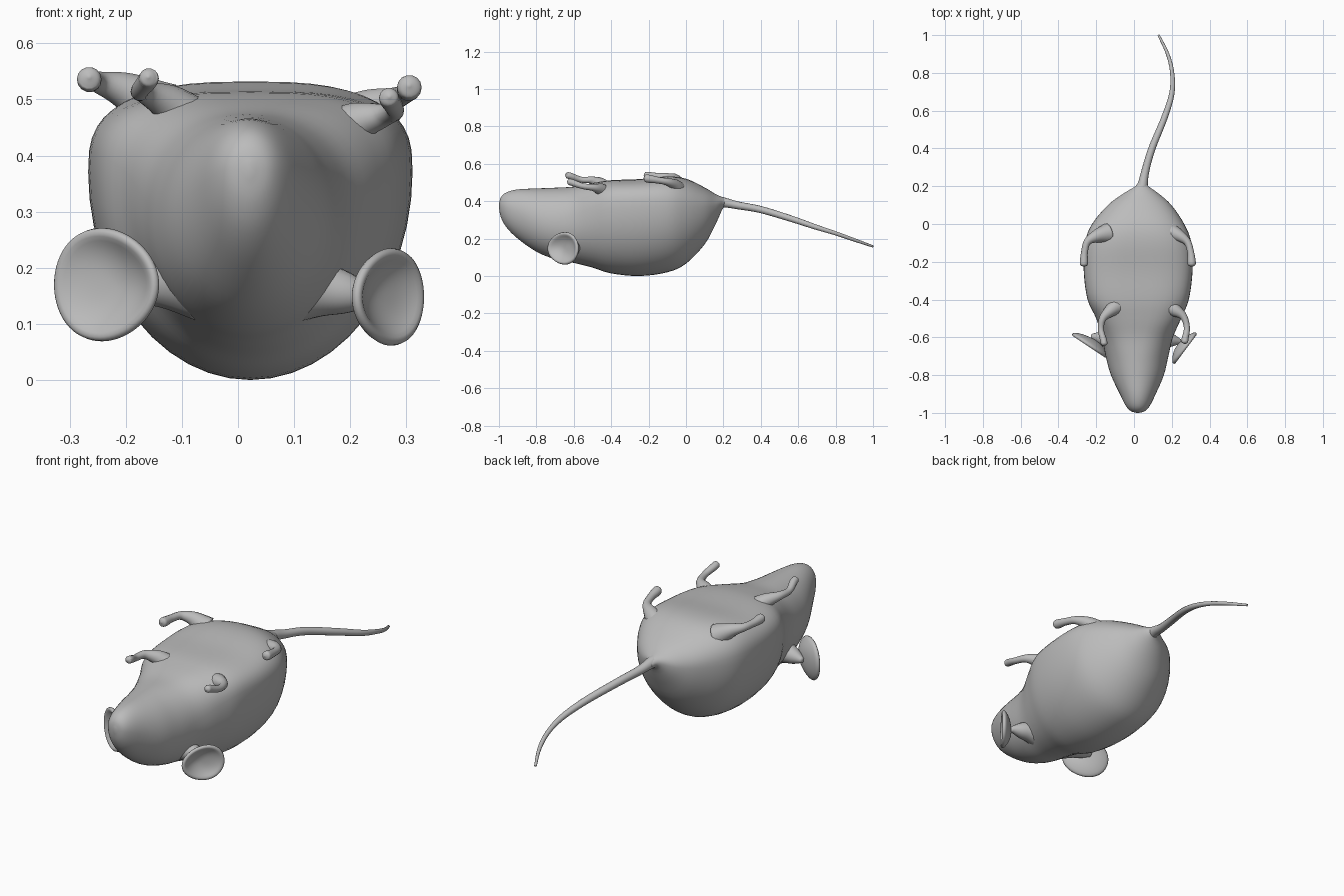
import bpy, bmesh, math
from mathutils import Vector, Matrix

if "Cube" in bpy.data.objects:
    bpy.data.objects.remove(bpy.data.objects["Cube"])

grey = bpy.data.materials.new("soft_grey")
grey.use_nodes = True
grey.diffuse_color = (0.5, 0.5, 0.5, 1)
grey.node_tree.nodes["Principled BSDF"].inputs["Base Color"].default_value = (0.5, 0.5, 0.5, 1)


def smooth_rows(rows, steps):
    """Catmull-Rom interpolation of equal-length tuples."""
    out = []
    for i in range(len(rows) - 1):
        a, b = rows[max(i - 1, 0)], rows[i]
        c, d = rows[i + 1], rows[min(i + 2, len(rows) - 1)]
        for k in range(steps):
            t = k / steps
            out.append([q + 0.5 * t * (r - p + t * (2 * p - 5 * q + 4 * r - s + t * (3 * (q - r) + s - p)))
                        for p, q, r, s in zip(a, b, c, d)])
    return out + [list(rows[-1])]


def loft(name, rings):
    """Skin closed rings of points and cap both ends."""
    bm = bmesh.new()
    loops = [[bm.verts.new(p) for p in ring] for ring in rings]
    n = len(loops[0])
    for a, b in zip(loops, loops[1:]):
        for i in range(n):
            j = (i + 1) % n
            bm.faces.new((a[i], a[j], b[j], b[i]))
    bm.faces.new(loops[0][::-1])
    bm.faces.new(loops[-1])
    return finish(name, bm)


def finish(name, bm):
    bmesh.ops.recalc_face_normals(bm, faces=bm.faces)
    for f in bm.faces:
        f.smooth = True
    mesh = bpy.data.meshes.new(name)
    bm.to_mesh(mesh)
    bm.free()
    mesh.materials.append(grey)
    obj = bpy.data.objects.new(name, mesh)
    bpy.context.collection.objects.link(obj)
    return obj


def tube(name, rows, sides=14, steps=6):
    """Round tube through (x, y, z, radius) rows."""
    rows = smooth_rows(rows, steps)
    pts = [Vector(r[:3]) for r in rows]
    rings = []
    for i, p in enumerate(pts):
        along = (pts[min(i + 1, len(pts) - 1)] - pts[max(i - 1, 0)]).normalized()
        side = along.cross(Vector((0, 0, 1))).normalized()
        up = side.cross(along)
        rad = max(rows[i][3], 0.001)
        rings.append([p + rad * (side * math.cos(a) + up * math.sin(a))
                      for a in (2 * math.pi * k / sides for k in range(sides))])
    return loft(name, rings)


def section(y, cx, half, low, mid, top, power, sides=48):
    """Egg section: round below the middle, squarer above it."""
    ring = []
    for k in range(sides):
        a = 2 * math.pi * k / sides
        c, s = math.cos(a), math.sin(a)
        e = 2 / power if s > 0 else 1
        x = math.copysign(abs(c) ** e, c) * half
        z = (top - mid) * s ** e if s > 0 else (mid - low) * s
        ring.append((cx + x, y, mid + z))
    return ring


# Body and head: y, centre x, half width, low z, middle z, top z, squareness
stations = [
    (-1.0, .02, .006, .365, .375, .385, 2), (-.99, .02, .038, .315, .375, .42, 2),
    (-.96, .02, .065, .26, .365, .447, 2), (-.9, .02, .095, .2, .34, .463, 2),
    (-.8, .018, .14, .13, .3, .468, 2), (-.7, .016, .166, .09, .28, .472, 2.1),
    (-.6, .018, .188, .07, .29, .478, 2.4), (-.5, .025, .225, .045, .33, .497, 2.8),
    (-.4, .022, .268, .014, .36, .512, 3), (-.25, .022, .288, 0, .37, .518, 3),
    (-.1, .022, .282, .02, .37, .532, 2.8), (0, .022, .244, .066, .37, .52, 2.5),
    (.1, .03, .168, .17, .37, .473, 2.2), (.16, .037, .095, .28, .375, .437, 2),
    (.2, .042, .035, .365, .395, .42, 2), (.23, .045, .02, .372, .39, .408, 2)]
loft("body", [section(*r) for r in smooth_rows(stations, 4)])

# Tail
tube("tail", [(.035, .14, .39, .045), (.045, .2, .393, .028), (.06, .28, .377, .021),
              (.095, .4, .355, .019), (.16, .56, .307, .017), (.2, .69, .263, .014),
              (.202, .8, .228, .011), (.178, .9, .193, .009), (.13, 1, .158, .006)])

# Legs, each ending in a rounded paw
legs = {
    "front_leg_right": [(-.08, -.43, .45, .055), (-.12, -.455, .49, .036), (-.165, -.5, .512, .02),
                        (-.175, -.56, .515, .016), (-.16, -.62, .535, .018)],
    "front_leg_left": [(.17, -.43, .43, .055), (.215, -.455, .46, .036), (.262, -.49, .472, .02),
                       (.28, -.55, .48, .016), (.27, -.61, .5, .018)],
    "hind_leg_right": [(-.14, -.05, .48, .055), (-.2, -.065, .515, .034), (-.247, -.095, .53, .02),
                       (-.262, -.15, .533, .018), (-.265, -.2, .535, .022)],
    "hind_leg_left": [(.18, -.04, .45, .055), (.235, -.06, .485, .034), (.282, -.095, .502, .02),
                      (.3, -.15, .512, .018), (.305, -.2, .52, .022)]}
for name, rows in legs.items():
    x, y, z, r = rows[-1]
    tip = [(x, y - .018, z + .004, r * .85), (x, y - .026, z + .005, r * .1)]
    tube(name, rows + tip)


def ear(name, centre, outward, wide, tall, root):
    """Cupped disc opening to the front, on a tapering root."""
    u = Vector(outward).normalized()
    v = Vector((0, 0, 1))
    w = u.cross(v)
    if w.y > 0:
        w.negate()
    centre = Vector(centre)
    bm = bmesh.new()
    sides, levels = 32, 6
    hub = bm.verts.new(centre)
    last = None
    for k in range(1, levels + 1):
        r = k / levels
        ring = []
        for i in range(sides):
            a = 2 * math.pi * i / sides
            c, s = math.cos(a), math.sin(a)
            p = centre + u * wide * r * c + v * tall * r * s * (1 + .12 * c) + w * .035 * r * r * (.5 - .5 * c)
            ring.append(bm.verts.new(p + w * .018 * r ** 3))
        for i in range(sides):
            j = (i + 1) % sides
            bm.faces.new((last[i], last[j], ring[j], ring[i]) if last else (hub, ring[i], ring[j]))
        last = ring
    obj = finish(name, bm)
    solid = obj.modifiers.new("thickness", "SOLIDIFY")
    solid.thickness = .02
    solid.offset = 0
    obj.modifiers.new("round", "SUBSURF").levels = 1
    back = centre - w * .02
    inner = Vector(root)
    rows = [(*back.lerp(inner, t), r) for t, r in ((-.1, .012), (.25, .035), (.6, .05), (1, .075))]
    tube(name + "_root", rows)


# Ears
ear("ear_right", (-.222, -.615, .17), (-.9, .42, 0), .11, .1, (-.08, -.62, .18))
ear("ear_left", (.248, -.635, .148), (.72, .69, 0), .1, .085, (.1, -.6, .17))
